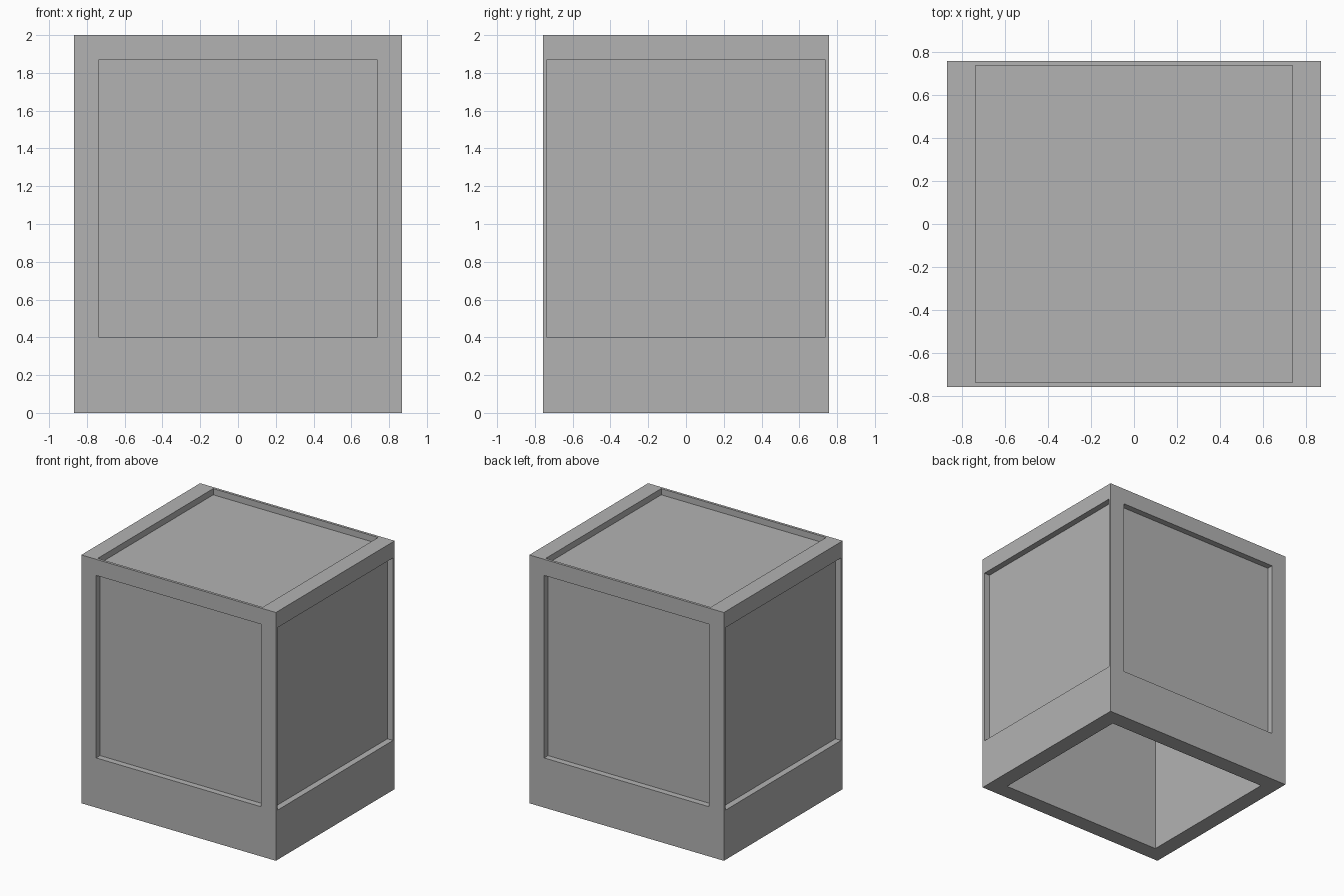
import bpy, bmesh
from mathutils import Vector

if "Cube" in bpy.data.objects:
    bpy.data.objects.remove(bpy.data.objects["Cube"])

W, D, H = 0.867, 0.756, 2.0   # half width, half depth, height
P = 0.735                     # half size of the square panels
RECESS = 0.05

grey = bpy.data.materials.new("plain grey")
grey.diffuse_color = (0.45, 0.45, 0.45, 1)
grey.use_nodes = True
grey.node_tree.nodes["Principled BSDF"].inputs["Base Color"].default_value = grey.diffuse_color

bm = bmesh.new()


def framed_side(centre, u, v, outer, inner, depth):
    """Flat frame around an opening that sinks inward to a flat panel.
    outer and inner are (u0, u1, v0, v1); u x v points outward."""
    centre, u, v = Vector(centre), Vector(u), Vector(v)
    inward = -u.cross(v)

    def loop(r, sink):
        corners = ((r[0], r[2]), (r[1], r[2]), (r[1], r[3]), (r[0], r[3]))
        return [bm.verts.new(centre + u * a + v * b + inward * sink) for a, b in corners]

    rim, lip, floor = loop(outer, 0), loop(inner, 0), loop(inner, depth)
    for a, b in ((rim, lip), (lip, floor)):
        for i in range(4):
            j = (i + 1) % 4
            bm.faces.new((a[i], a[j], b[j], b[i]))
    bm.faces.new(floor)


# Four walls, each with a shallow square panel
z_panel = (0.4, 1.87)
for s in (-1, 1):
    framed_side((0, s * D, 0), (-s, 0, 0), (0, 0, 1),
                (-W, W, 0, H), (-P, P, *z_panel), RECESS)
    framed_side((s * W, 0, 0), (0, s, 0), (0, 0, 1),
                (-D, D, 0, H), (-P, P, *z_panel), RECESS)

# Top with a shallow panel
framed_side((0, 0, H), (1, 0, 0), (0, 1, 0), (-W, W, -D, D), (-P, P, -P, P), RECESS)

# Open underside with a deep hollow
wall = W - P
framed_side((0, 0, 0), (1, 0, 0), (0, -1, 0), (-W, W, -D, D),
            (-P, P, -D + wall, D - wall), H - wall)

bmesh.ops.remove_doubles(bm, verts=bm.verts, dist=0.0005)
mesh = bpy.data.meshes.new("hollow_panelled_box")
bm.to_mesh(mesh)
bm.free()
mesh.materials.append(grey)
box = bpy.data.objects.new("hollow_panelled_box", mesh)
bpy.context.collection.objects.link(box)
